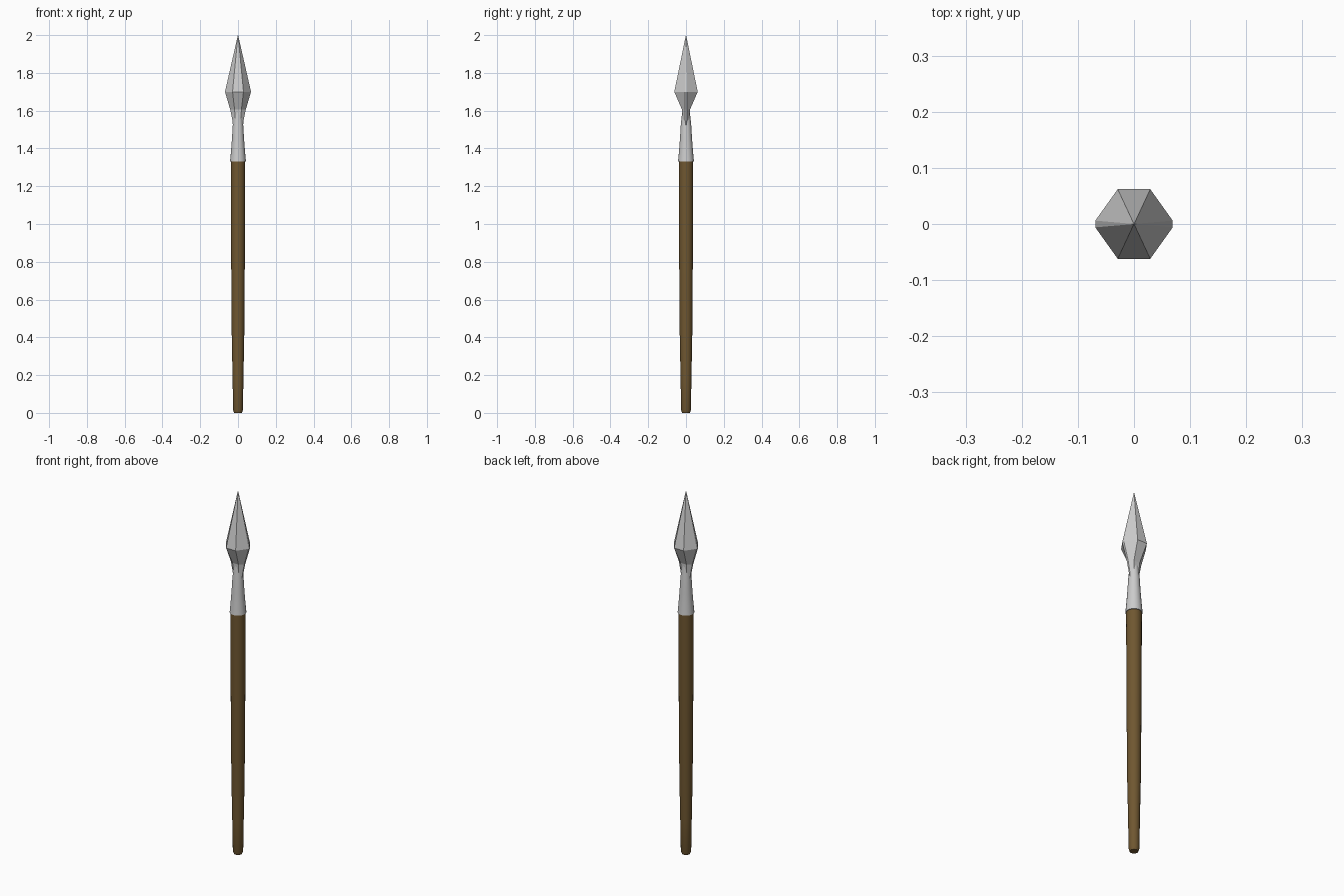
import bpy, math

if "Cube" in bpy.data.objects:
    bpy.data.objects.remove(bpy.data.objects["Cube"])


def loft(name, rings, smooth=False, color=None):
    """Skin a list of closed rings (equal point counts) and cap both ends."""
    n = len(rings[0])
    verts = [p for ring in rings for p in ring]
    faces = [tuple(reversed(range(n)))]
    for r in range(len(rings) - 1):
        for i in range(n):
            j = (i + 1) % n
            faces.append((r*n + i, r*n + j, (r + 1)*n + j, (r + 1)*n + i))
    faces.append(tuple(range(len(verts) - n, len(verts))))
    mesh = bpy.data.meshes.new(name)
    mesh.from_pydata(verts, [], faces)
    obj = bpy.data.objects.new(name, mesh)
    bpy.context.collection.objects.link(obj)
    if color:
        mat = bpy.data.materials.new(name + "_material")
        mat.diffuse_color = color
        mat.use_nodes = True
        mat.node_tree.nodes["Principled BSDF"].inputs["Base Color"].default_value = mat.diffuse_color
        mesh.materials.append(mat)
    if smooth:
        bpy.ops.object.select_all(action='DESELECT')
        obj.select_set(True)
        bpy.context.view_layer.objects.active = obj
        bpy.ops.object.shade_smooth_by_angle(angle=math.radians(35))
    return obj


def circle(r, z, n=20):
    return [(r*math.cos(2*math.pi*i/n), r*math.sin(2*math.pi*i/n), z) for i in range(n)]


def blade_ring(edge, flat, thick, rim, z):
    """Hexagon with blunted side edges, eight points."""
    return [(edge, -rim, z), (edge, rim, z), (flat, thick, z), (-flat, thick, z),
            (-edge, rim, z), (-edge, -rim, z), (-flat, -thick, z), (flat, -thick, z)]


# Wooden shaft, tapering to a rounded butt
shaft = [(0.021, 0), (0.026, 0.015), (0.029, 0.2), (0.033, 0.4),
         (0.035, 0.65), (0.037, 0.95), (0.038, 1.34)]
loft("shaft", [circle(r, z) for r, z in shaft], True, (0.16, 0.095, 0.03, 1))

# Flared metal socket
socket = [(0.042, 1.33), (0.037, 1.385), (0.032, 1.45), (0.028, 1.52), (0.02, 1.595)]
loft("socket", [circle(r, z) for r, z in socket], True)

# Faceted spear blade, pinched at the neck and running into the socket
blade = [(0.022, 0.010, 0.016, 0.003, 1.48), (0.030, 0.014, 0.018, 0.004, 1.55),
         (0.041, 0.018, 0.021, 0.005, 1.605), (0.069, 0.029, 0.062, 0.006, 1.70),
         (0.0006, 0.0003, 0.0005, 0.0001, 2.0)]
loft("blade", [blade_ring(*b) for b in blade])
